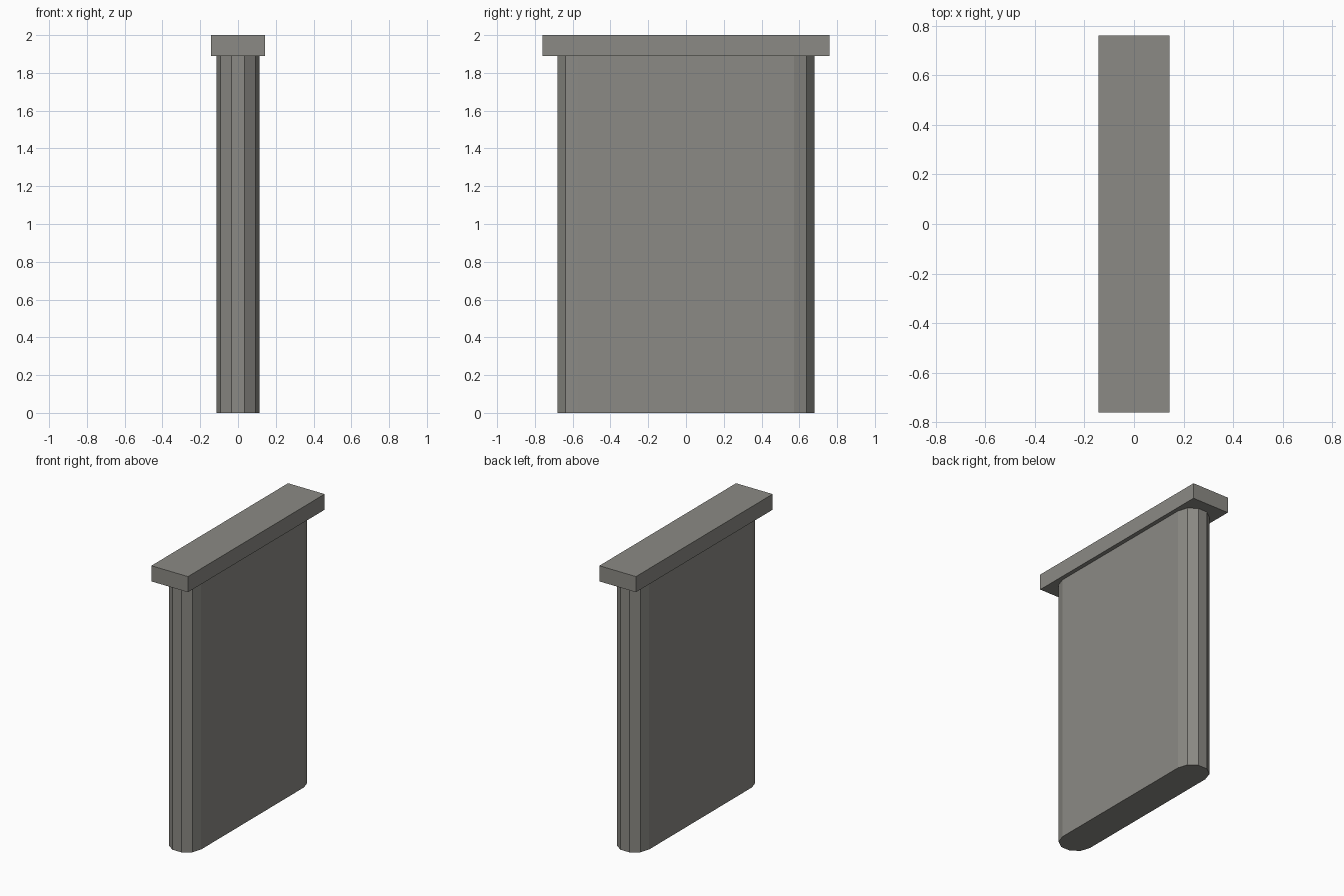
import bpy, bmesh, math

old = bpy.data.objects.get("Cube")
if old:
    bpy.data.objects.remove(old, do_unlink=True)

HEIGHT, CAP_BOTTOM = 2.0, 1.89
RADIUS, END_Y = 0.1135, 0.572
CAP_X, CAP_Y = 0.1425, 0.76

stone = bpy.data.materials.new("grey_stone")
stone.use_nodes = True
colour = (0.26, 0.255, 0.232, 1)
stone.diffuse_color = colour
stone.node_tree.nodes["Principled BSDF"].inputs["Base Color"].default_value = colour


def prism(name, outline, bottom, top):
    """Extrude a flat outline straight up into a closed solid."""
    bm = bmesh.new()
    base = bm.faces.new([bm.verts.new((x, y, bottom)) for x, y in outline])
    grown = bmesh.ops.extrude_face_region(bm, geom=[base], use_keep_orig=True)
    raised = [v for v in grown["geom"] if isinstance(v, bmesh.types.BMVert)]
    bmesh.ops.translate(bm, verts=raised, vec=(0, 0, top - bottom))
    bmesh.ops.recalc_face_normals(bm, faces=bm.faces)
    mesh = bpy.data.meshes.new(name)
    bm.to_mesh(mesh)
    bm.free()
    mesh.materials.append(stone)
    obj = bpy.data.objects.new(name, mesh)
    bpy.context.collection.objects.link(obj)
    return obj


# Wall body: long slab with faceted half-round ends
ends = []
for side in (1, -1):
    for i in range(6):
        a = math.radians(36 * i)
        ends.append((side * RADIUS * math.cos(a), side * (END_Y + RADIUS * math.sin(a))))
prism("wall_body", ends, 0, CAP_BOTTOM)

# Cap: plain rectangular coping overhanging the wall
cap = [(-CAP_X, -CAP_Y), (CAP_X, -CAP_Y), (CAP_X, CAP_Y), (-CAP_X, CAP_Y)]
prism("wall_cap", cap, CAP_BOTTOM, HEIGHT)
